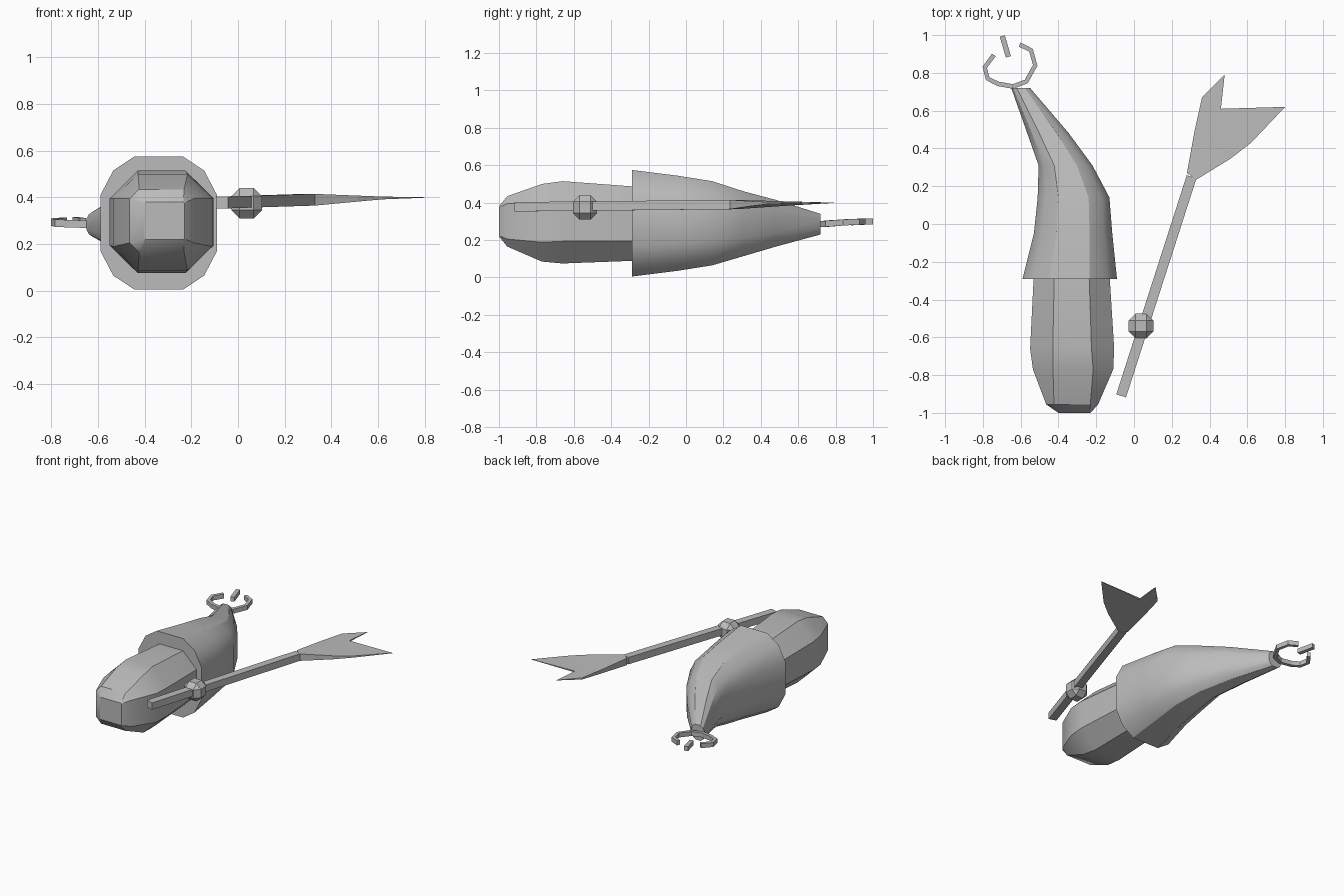
import bpy, bmesh, math
from mathutils import Vector

cube = bpy.data.objects.get("Cube")
if cube:
    bpy.data.objects.remove(cube)

grey = bpy.data.materials.new("plain_grey")
grey.use_nodes = True
grey.diffuse_color = (0.5, 0.5, 0.5, 1)
grey.node_tree.nodes["Principled BSDF"].inputs["Base Color"].default_value = (0.5, 0.5, 0.5, 1)


def finish(name, bm, smooth=None):
    bmesh.ops.remove_doubles(bm, verts=bm.verts, dist=0.0005)
    bmesh.ops.recalc_face_normals(bm, faces=bm.faces)
    mesh = bpy.data.meshes.new(name)
    bm.to_mesh(mesh)
    bm.free()
    mesh.materials.append(grey)
    obj = bpy.data.objects.new(name, mesh)
    bpy.context.collection.objects.link(obj)
    if smooth:
        bpy.ops.object.select_all(action='DESELECT')
        obj.select_set(True)
        bpy.context.view_layer.objects.active = obj
        bpy.ops.object.shade_smooth_by_angle(angle=math.radians(smooth))
    return obj


def loft(name, rings, smooth=None):
    """Skin a list of equal rings of points and cap both ends."""
    bm = bmesh.new()
    loops = [[bm.verts.new(p) for p in ring] for ring in rings]
    n = len(loops[0])
    for a, b in zip(loops, loops[1:]):
        for i in range(n):
            j = (i + 1) % n
            bm.faces.new((a[i], a[j], b[j], b[i]))
    bm.faces.new(loops[0])
    bm.faces.new(loops[-1])
    return finish(name, bm, smooth)


def section(y, x0, x1, z0, z1, quarter):
    """Ring at depth y; quarter is one corner of the outline in unit size."""
    flip = quarter[::-1]
    unit = (quarter + [(-x, z) for x, z in flip]
            + [(-x, -z) for x, z in quarter] + [(x, -z) for x, z in flip])
    return [((x0 + x1) / 2 + u * (x1 - x0) / 2, y, (z0 + z1) / 2 + v * (z1 - z0) / 2)
            for u, v in unit]


def bar(name, path, width, height):
    """Sweep a rectangle along a path, keeping it upright."""
    pts = [Vector(p) for p in path]
    rings = []
    for i, p in enumerate(pts):
        d = pts[min(i + 1, len(pts) - 1)] - pts[max(i - 1, 0)]
        side = Vector((d.y, -d.x, 0)).normalized() * width / 2
        up = Vector((0, 0, height / 2))
        rings.append([p + side + up, p - side + up, p - side - up, p + side - up])
    return loft(name, rings)


# Rounded blunt body
def octagon(flat):
    return [(1, flat), (flat, 1)]


body = [(-1.0, -0.40, -0.23, 0.22, 0.38, 0.95),
        (-0.955, -0.465, -0.19, 0.165, 0.435, 0.7),
        (-0.77, -0.535, -0.11, 0.085, 0.50, 0.5),
        (-0.66, -0.55, -0.105, 0.075, 0.515, 0.46),
        (-0.26, -0.53, -0.13, 0.09, 0.485, 0.46)]
loft("body", [section(*r[:5], octagon(r[5])) for r in body], 30)

# Tapering curved sleeve
corner = [(1, 0.42), (0.78, 0.79), (0.42, 1)]
sleeve = [(-0.29, -0.59, -0.09, 0.005, 0.575),
          (-0.05, -0.53, -0.115, 0.035, 0.545),
          (0.14, -0.51, -0.13, 0.065, 0.515),
          (0.31, -0.505, -0.22, 0.115, 0.46),
          (0.48, -0.565, -0.345, 0.165, 0.415),
          (0.72, -0.65, -0.55, 0.23, 0.34)]
loft("sleeve", [section(*r, corner) for r in sleeve], 30)

# Broken ring of claws at the sleeve tip
bar("right_claw", [(-0.64, 0.728, 0.285), (-0.72, 0.742, 0.287), (-0.775, 0.77, 0.29),
                   (-0.79, 0.83, 0.294), (-0.742, 0.895, 0.298)], 0.024, 0.032)
bar("left_claw", [(-0.64, 0.728, 0.285), (-0.57, 0.755, 0.287), (-0.523, 0.84, 0.294),
                  (-0.545, 0.92, 0.298), (-0.605, 0.95, 0.3)], 0.024, 0.032)
bar("tip_claw", [(-0.665, 0.885, 0.295), (-0.697, 0.995, 0.3)], 0.028, 0.032)

# Staff and its bead
bar("staff", [(-0.068, -0.91, 0.378), (0.305, 0.25, 0.39)], 0.054, 0.05)
bm = bmesh.new()
bmesh.ops.create_cube(bm, size=0.13)
bmesh.ops.bevel(bm, geom=bm.edges[:], offset=0.035, segments=1, affect='EDGES')
bmesh.ops.translate(bm, verts=bm.verts, vec=(0.037, -0.54, 0.375))
finish("staff_bead", bm)

# Forked blade, thick at the staff and thinning to the points
outline = [(0.28, 0.27, 0.025), (0.32, 0.49, 0.014), (0.36, 0.67, 0.006),
           (0.48, 0.79, 0.001), (0.46, 0.61, 0.005), (0.80, 0.62, 0.001),
           (0.62, 0.43, 0.006), (0.51, 0.345, 0.013), (0.33, 0.235, 0.025)]
bm = bmesh.new()
top, low = ([bm.verts.new((x, y, 0.39 + 0.4 * (0.025 - t) + s * t)) for x, y, t in outline]
            for s in (1, -1))
pairs = [(0, 1, 7, 8), (1, 2, 6, 7), (2, 4, 6), (2, 3, 4), (4, 5, 6)]
for layer in (top, low):
    for face in pairs:
        bm.faces.new([layer[i] for i in face])
for i in range(len(top)):
    j = (i + 1) % len(top)
    bm.faces.new((top[i], top[j], low[j], low[i]))
finish("forked_blade", bm)
